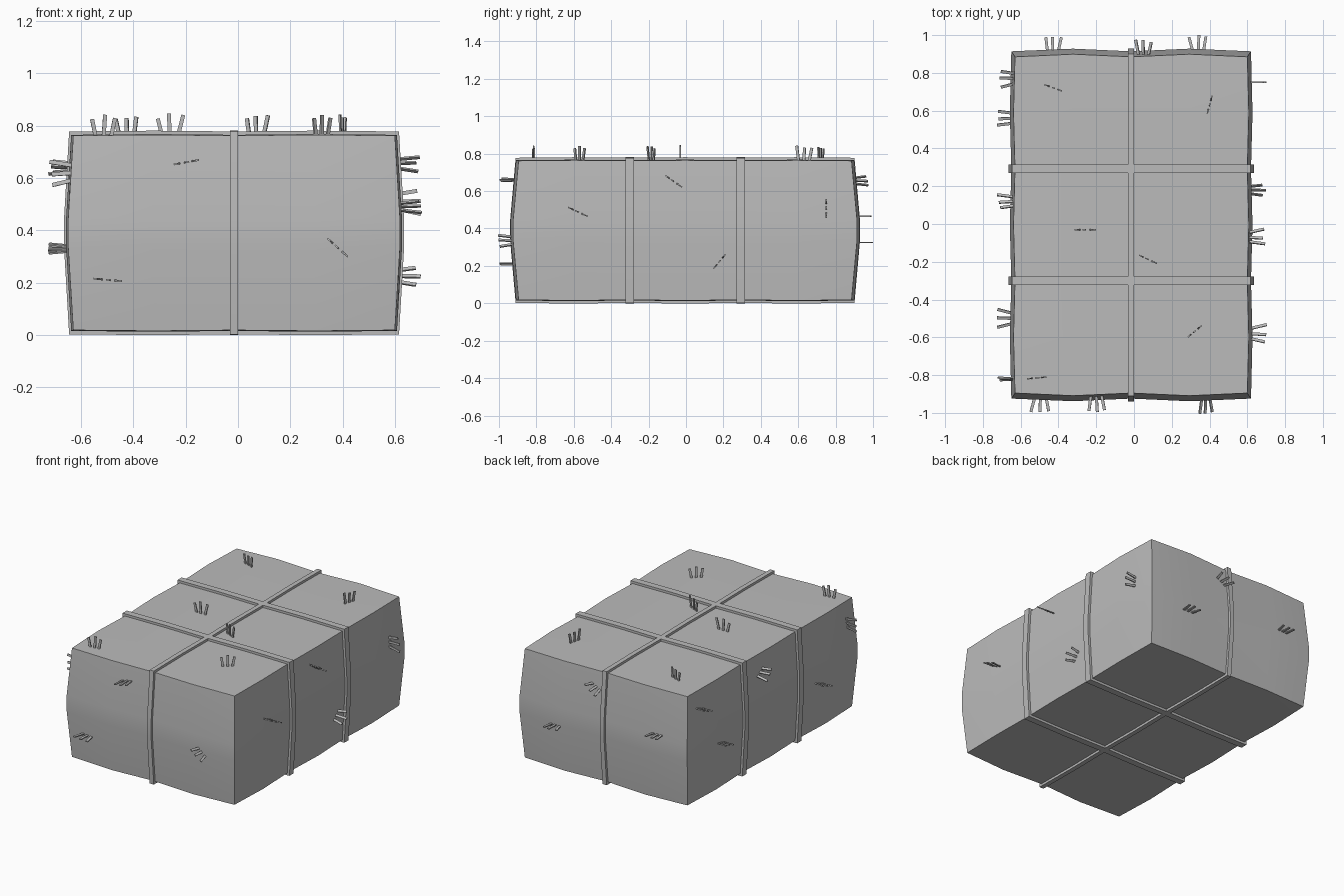
import bpy, bmesh, math, random
from mathutils import Vector, Matrix

random.seed(4)
if "Cube" in bpy.data.objects:
    bpy.data.objects.remove(bpy.data.objects["Cube"])

HALF = Vector((0.615, 0.89, 0.372))
CENTRE = Vector((-0.015, -0.005, 0.39))

grey = bpy.data.materials.new("straw_grey")
grey.use_nodes = True
colour = (0.5, 0.5, 0.5, 1)
grey.diffuse_color = colour
grey.node_tree.nodes["Principled BSDF"].inputs["Base Color"].default_value = colour


def finish(bm, name, smooth=False):
    bmesh.ops.recalc_face_normals(bm, faces=bm.faces)
    mesh = bpy.data.meshes.new(name)
    bm.to_mesh(mesh)
    bm.free()
    mesh.materials.append(grey)
    obj = bpy.data.objects.new(name, mesh)
    bpy.context.collection.objects.link(obj)
    if smooth:
        bpy.ops.object.select_all(action='DESELECT')
        obj.select_set(True)
        bpy.context.view_layer.objects.active = obj
        bpy.ops.object.shade_smooth_by_angle(angle=math.radians(30))
    return obj


def swell(p):
    """Outward bulge of each face, pinched where the straps sit."""
    bx = abs(math.sin(math.pi * p.x))
    by = abs(math.sin(1.5 * math.pi * (p.y + 1)))
    bz = math.cos(math.pi * p.z / 2)
    return Vector((0.02 * bz + 0.008 * by,
                   0.03 * bz + 0.014 * bx,
                   0.003 * bx + 0.003 * by))


def cut_cube():
    """Cube from -1 to 1 with loops at the straps and between them."""
    bm = bmesh.new()
    bmesh.ops.create_cube(bm, size=2)
    cuts = [(-0.5, 0, 0.5), [i / 3 for i in range(-2, 3)], (-0.15, 0.15)]
    for axis, places in enumerate(cuts):
        normal = Matrix.Identity(3)[axis]
        for d in places:
            bmesh.ops.bisect_plane(bm, geom=bm.verts[:] + bm.edges[:] + bm.faces[:],
                                   plane_co=normal * d, plane_no=normal)
    return bm


def swollen(p, lift=0.0):
    s = swell(p)
    return CENTRE + Vector([p[i] * HALF[i] + (math.copysign(s[i] + lift, p[i])
                            if abs(p[i]) > 0.999 else 0) for i in range(3)])


# Bale body
bm = cut_cube()
for v in bm.verts:
    v.co = swollen(v.co.copy())
finish(bm, "bale_body", True)


# Straps, as slabs slightly proud of the body
def strap(name, axis, place, width):
    bm = cut_cube()
    for v in bm.verts:
        p = v.co.copy()
        side = p[axis]
        p[axis] = place
        v.co = swollen(p, 0.016)
        v.co[axis] += side * width / 2
    finish(bm, name, True)


strap("long_strap", 0, 0, 0.031)
strap("front_cross_strap", 1, -1 / 3, 0.045)
strap("back_cross_strap", 1, 1 / 3, 0.045)

# Straw tufts: face normal, across direction, and (across, up, row angle)
X, Y, Z = Matrix.Identity(3)
TUFTS = {
    "top": (Z, X, Y, [(-0.425, 0.72, -20), (0.4, 0.63, 75), (-0.26, -0.03, 0),
                      (0.07, -0.185, -25), (0.32, -0.57, 40), (-0.515, -0.815, 5)]),
    "front": (-Y, X, Z, [(-0.2, 0.66, 10), (0.38, 0.335, -42), (-0.495, 0.21, -5)]),
    "back": (Y, X, Z, [(-0.43, 0.465, 0), (0.05, 0.655, 30), (0.34, 0.325, 0)]),
    "left": (X, Y, Z, [(-0.58, 0.49, -25), (-0.07, 0.655, -35),
                       (0.75, 0.51, 90), (0.18, 0.225, 50)]),
    "right": (-X, Y, Z, [(0.77, 0.64, 20), (0.56, 0.33, 15), (0.12, 0.64, -35),
                         (-0.5, 0.33, 20), (-0.82, 0.62, 80)]),
}


def stalk(bm, base, direction, flat, length):
    """Thin square stalk running along direction."""
    side = direction.cross(flat).normalized()
    wide = side.cross(direction).normalized()
    rot = Matrix((wide, side, direction)).transposed().to_4x4()
    mat = Matrix.Translation(base + direction * length / 2) @ rot
    bmesh.ops.create_cube(bm, size=1,
                          matrix=mat @ Matrix.Diagonal((0.015, 0.007, length, 1)))


for face, (normal, across, up, places) in TUFTS.items():
    for n, (a, b, angle) in enumerate(places):
        bm = bmesh.new()
        turn = math.radians(angle)
        row = across * math.cos(turn) + up * math.sin(turn)
        axis = [abs(c) for c in normal].index(1)
        # Find the surface under the tuft
        spot = across * a + up * b - CENTRE
        unit = Vector([spot[i] / HALF[i] for i in range(3)])
        unit[axis] = normal[axis]
        base = swollen(unit)
        for k in (-1, 0, 1):
            lean = (normal + row * (0.2 * k + random.uniform(-0.08, 0.08))).normalized()
            stalk(bm, base + row * k * 0.027 - normal * 0.02, lean, row,
                  random.uniform(0.08, 0.1))
        finish(bm, f"{face}_straw_tuft_{n + 1}")
